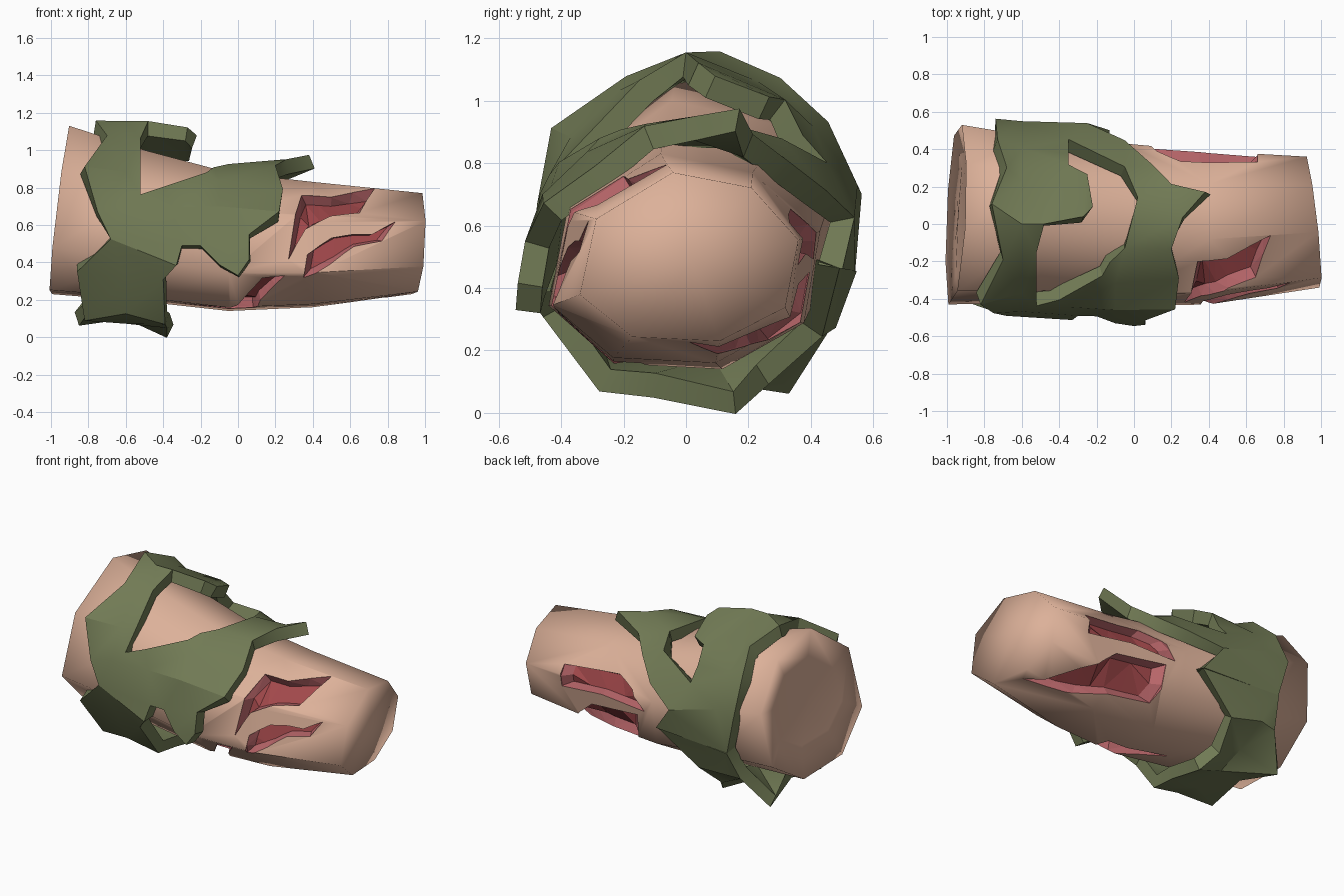
import bpy, bmesh, math
from mathutils import Vector
from mathutils.bvhtree import BVHTree
from mathutils.geometry import delaunay_2d_cdt

if "Cube" in bpy.data.objects:
    bpy.data.objects.remove(bpy.data.objects["Cube"])


def material(name, rgb):
    m = bpy.data.materials.new(name)
    m.use_nodes = True
    m.diffuse_color = (*rgb, 1)
    m.node_tree.nodes["Principled BSDF"].inputs["Base Color"].default_value = (*rgb, 1)
    return m


skin = material("skin", (0.72, 0.44, 0.32))
torn = material("torn_edge", (0.47, 0.13, 0.14))
flesh = material("raw_flesh", (0.36, 0.065, 0.07))
green = material("green_cloth", (0.165, 0.195, 0.09))


def to_object(name, bm, mats):
    bmesh.ops.recalc_face_normals(bm, faces=bm.faces)
    me = bpy.data.meshes.new(name)
    bm.to_mesh(me)
    for m in mats:
        me.materials.append(m)
    ob = bpy.data.objects.new(name, me)
    bpy.context.collection.objects.link(ob)
    return ob


def bridge(bm, a, b, mat=0):
    for i in range(len(a)):
        j = (i + 1) % len(a)
        bm.faces.new((a[i], a[j], b[j], b[i])).material_index = mat


# Limb: one uneven eight-sided outline lofted along x
OUTLINE = [(-.15, 1), (.57, .82), (1, .2), (.88, -.6), (.28, -1), (-.52, -.95), (-1, -.45), (-.85, .45)]
# x, front, back, bottom, top, lean of the ring with y and with z
RINGS = [(-.92, -.27, .36, .42, .94, .02, .03),
         (-.95, -.43, .53, .23, 1.13, .02, .05),
         (-.5, -.42, .46, .19, 1.0, 0, 0),
         (-.05, -.44, .43, .14, .88, 0, 0),
         (.4, -.43, .39, .16, .83, 0, 0),
         (.96, -.34, .36, .23, .77, -.04, .02)]
limb_bm = bmesh.new()
loops = []
for x, y0, y1, z0, z1, ly, lz in RINGS:
    loops.append([limb_bm.verts.new((x + u * ly + v * lz, (y0 + y1) / 2 + u * (y1 - y0) / 2,
                                     (z0 + z1) / 2 + v * (z1 - z0) / 2)) for u, v in OUTLINE])
for a, b in zip(loops, loops[1:]):
    bridge(limb_bm, a, b)
for loop, x in ((loops[0], -.94), (loops[-1], .97)):
    c = sum((v.co for v in loop), Vector()) / len(loop)
    tip = limb_bm.verts.new((x, c.y, c.z))
    for i, v in enumerate(loop):
        limb_bm.faces.new((v, loop[(i + 1) % len(loop)], tip))
bmesh.ops.recalc_face_normals(limb_bm, faces=limb_bm.faces)
surface = BVHTree.FromBMesh(limb_bm)
limb = to_object("limb", limb_bm, (skin, torn, flesh))


def on_limb(x, deg, out):
    """Point above the limb; 0 degrees is the front, 90 the top."""
    d = Vector((0, -math.cos(math.radians(deg)), math.sin(math.radians(deg))))
    axis = Vector((x, 0, .55))
    hit = surface.ray_cast(axis, d)[0]
    return hit + d * out


def refine(pts, parts=2):
    return [tuple(a + (b - a) * k / parts for a, b in zip(p, q))
            for p, q in zip(pts, pts[1:] + pts[:1]) for k in range(parts)]


# Gashes: tapered pits cut into the limb
GASHES = [
    [(.27, -18), (.34, 46), (.5, 47), (.73, 76), (.65, 22), (.5, 16), (.36, 4)],
    [(.35, -30), (.37, -15), (.5, -3), (.62, 0), (.72, 0), (.84, 12), (.77, -6), (.62, -10), (.5, -21)],
    [(-.34, -77), (0, -57), (.05, -46), (.13, -30), (.25, -28), (.2, -36), (.12, -52), (.08, -70)],
    [(.88, 268), (.64, 226), (.44, 201), (.08, 194), (.1, 230), (.38, 238), (.58, 252)],
    [(.02, 188), (.12, 172), (.25, 163), (.66, 170), (.66, 192), (.35, 186)]]
cut_bm = bmesh.new()
for pts in GASHES:
    pts = refine(pts)
    cx, ca = (sum(c) / len(pts) for c in zip(*pts))
    rings = [[cut_bm.verts.new(on_limb(cx + (x - cx) * s, ca + (a - ca) * s, out)) for x, a in pts]
             for out, s in ((.12, 1), (-.004, 1), (-.06, .84))]
    bridge(cut_bm, rings[0], rings[1], 1)
    bridge(cut_bm, rings[1], rings[2], 1)
    cut_bm.faces.new(rings[0]).material_index = 1
    cut_bm.faces.new(rings[2]).material_index = 2
bmesh.ops.triangulate(cut_bm, faces=cut_bm.faces)
cutter = to_object("gash_cutter", cut_bm, (skin, torn, flesh))
cutter.hide_render = True
mod = limb.modifiers.new("gashes", "BOOLEAN")
mod.operation, mod.solver, mod.object = "DIFFERENCE", "EXACT", cutter
bpy.context.view_layer.objects.active = limb
bpy.ops.object.modifier_apply(modifier=mod.name)
bpy.data.objects.remove(cutter)

# Skin is smooth, the gashes stay faceted
bm = bmesh.new()
bm.from_mesh(limb.data)
for f in bm.faces:
    f.smooth = f.material_index == 0
for e in bm.edges:
    e.smooth = all(f.material_index == 0 for f in e.link_faces)
bm.to_mesh(limb.data)

# Cloth: ragged band drawn flat as (x, angle), then wrapped round the limb
RIGHT = [(-.13, -170), (-.4, -145), (-.45, -120), (-.38, -106), (-.38, -78), (-.39, -60), (-.4, -28),
         (-.33, -18), (-.3, -7), (-.2, -7), (-.1, -17), (0, -22), (.06, -14), (.06, 0), (.22, 15),
         (.24, 40), (.2, 70), (.26, 95), (.38, 112), (.2, 122), (.1, 140), (-.05, 160),
         (-.25, 172), (-.13, 190)]
LEFT = [(-.68, 190), (-.74, 165), (-.73, 140), (-.68, 120), (-.76, 100), (-.7, 70), (-.82, 40),
        (-.75, 14), (-.68, -3), (-.86, -25), (-.82, -62), (-.8, -95), (-.85, -124), (-.72, -148),
        (-.68, -170)]
HOLE = [(-.4, 32), (-.17, 50), (-.13, 60), (-.05, 71), (.02, 111), (-.05, 133), (-.35, 151),
        (-.35, 125), (-.25, 120), (-.22, 100), (-.27, 94), (-.48, 90), (-.52, 74), (-.52, 26)]
# Lifted spots: x, angle, height
LIFTS = [(-.33, 102, .19), (.38, 112, .12), (-.84, -124, .13), (-.4, -106, .1), (0, -16, .06),
         (-.66, 80, .06), (-.12, 165, .04), (-.75, -64, .1), (-.42, -64, .09), (-.5, -150, .06)]
SCALE = .0079


def lift(x, deg):
    h = .085 + .012 * math.sin(9 * x + math.radians(4 * deg))
    for lx, la, lh in LIFTS:
        h += lh * max(0, 1 - math.hypot(x - lx, (deg - la) * SCALE) / .26)
    return h


pts, rings = [], []
for ring in (RIGHT + LEFT, HOLE):
    rings.append(list(range(len(pts), len(pts) + len(ring))))
    pts += ring
for a in range(-150, 180, 24):
    for x in (-.6, -.35, -.1):
        if all(math.hypot(x - p[0], (a - p[1]) * SCALE) > .09 for p in pts):
            pts.append((x, a))
flat = delaunay_2d_cdt([Vector((x, a * SCALE)) for x, a in pts], [], rings, 1, 1e-5)
cloth_bm = bmesh.new()
vs = [cloth_bm.verts.new(on_limb(p.x, p.y / SCALE, lift(p.x, p.y / SCALE))) for p in flat[0]]
for f, source in zip(flat[2], flat[5]):
    if 0 in source and 1 not in source:
        cloth_bm.faces.new([vs[i] for i in f])
bmesh.ops.delete(cloth_bm, geom=[v for v in vs if not v.link_faces], context="VERTS")
bmesh.ops.remove_doubles(cloth_bm, verts=cloth_bm.verts, dist=.001)
cloth = to_object("torn_cloth", cloth_bm, (green,))
solid = cloth.modifiers.new("thickness", "SOLIDIFY")
solid.thickness, solid.offset = .08, -1
bpy.ops.object.select_all(action="DESELECT")
cloth.select_set(True)
bpy.context.view_layer.objects.active = cloth
bpy.ops.object.modifier_apply(modifier=solid.name)
bpy.ops.object.shade_smooth_by_angle(angle=math.radians(30))
